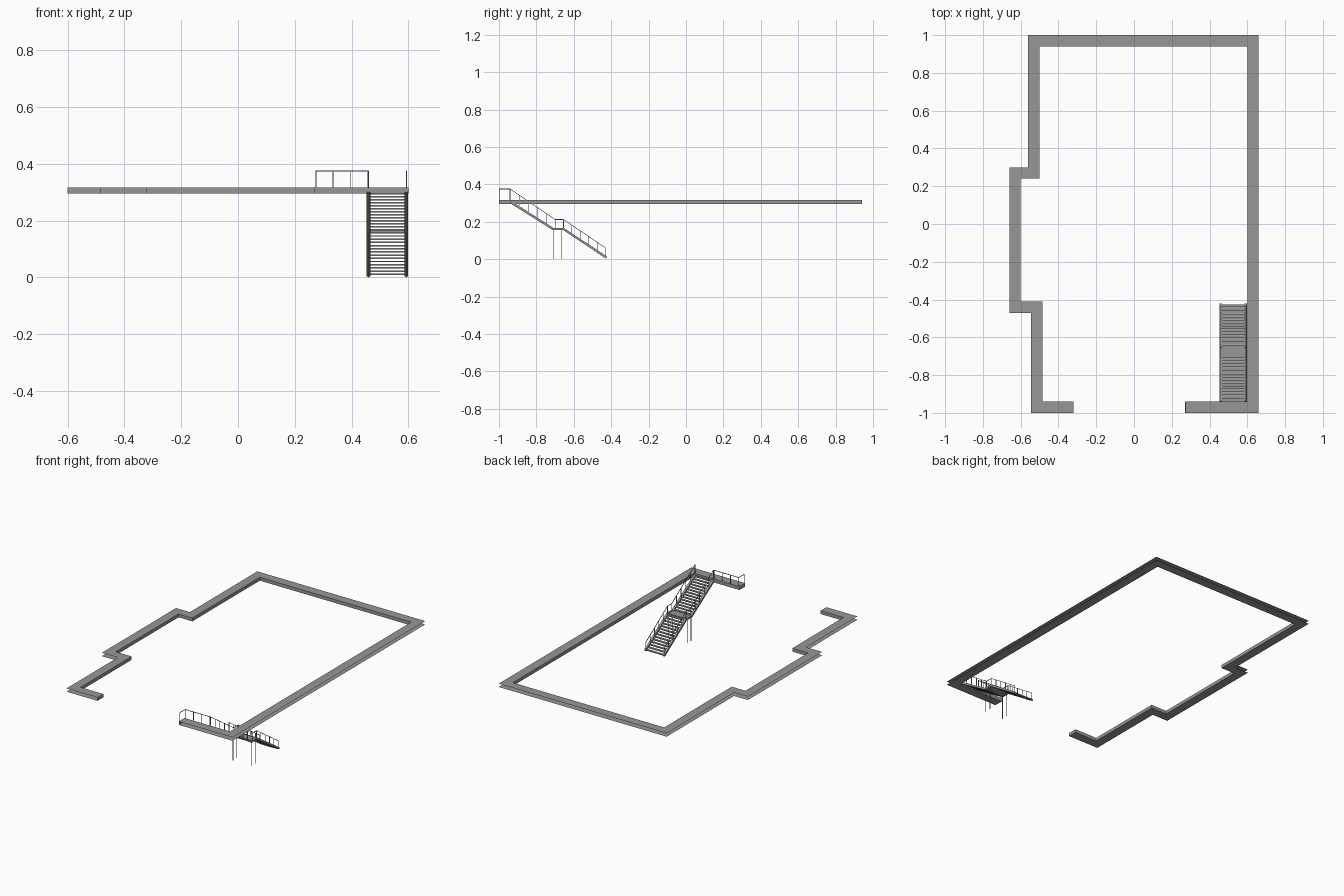
import bpy
import bmesh
from mathutils import Vector

if "Cube" in bpy.data.objects:
    bpy.data.objects.remove(bpy.data.objects["Cube"], do_unlink=True)

steel = bpy.data.materials.new("steel_grey")
steel.use_nodes = True
GREY = (0.31, 0.31, 0.31, 1)
steel.diffuse_color = GREY
steel.node_tree.nodes["Principled BSDF"].inputs["Base Color"].default_value = GREY


def finish(name, bm):
    mesh = bpy.data.meshes.new(name)
    bm.to_mesh(mesh)
    bm.free()
    mesh.materials.append(steel)
    obj = bpy.data.objects.new(name, mesh)
    bpy.context.collection.objects.link(obj)
    return obj


def add_box(bm, lo, hi):
    lo, hi = Vector(lo), Vector(hi)
    made = bmesh.ops.create_cube(bm, size=1)["verts"]
    for v in made:
        v.co = (lo + hi) / 2 + Vector(a * b for a, b in zip(v.co, hi - lo))


def add_bar(bm, a, b, width, depth):
    """Square bar between two points, width across and depth upright."""
    a, b = Vector(a), Vector(b)
    rot = (b - a).to_track_quat('Z', 'Y')
    made = bmesh.ops.create_cube(bm, size=1)["verts"]
    for v in made:
        v.co = (a + b) / 2 + rot @ Vector(
            (v.co.x * width, v.co.y * depth, v.co.z * (b - a).length))


# Ring beam: a C channel, open to the outside, swept along its inner line
LOW, HIGH, FLANGE = 0.295, 0.317, 0.06
inner = [Vector(p) for p in (
    (-0.32, -0.94), (-0.485, -0.94), (-0.485, -0.41), (-0.6, -0.41),
    (-0.6, 0.24), (-0.5, 0.24), (-0.5, 0.94), (0.6, 0.94),
    (0.6, -0.94), (0.27, -0.94))]
normals = []
for a, b in zip(inner, inner[1:]):
    d = (b - a).normalized()
    normals.append(Vector((-d.y, d.x)))
outer = []
for i, p in enumerate(inner):
    if i == 0 or i == len(inner) - 1:
        n = normals[min(i, len(normals) - 1)]
    else:
        n = normals[i - 1] + normals[i]
    outer.append(p + n * FLANGE)

bm = bmesh.new()
rings = []
for p, q in zip(inner, outer):
    rings.append([bm.verts.new((*c, z)) for c, z in
                  ((q, LOW), (p, LOW), (p, HIGH), (q, HIGH))])
for r, s in zip(rings, rings[1:]):
    for k in range(3):
        bm.faces.new((r[k], r[k + 1], s[k + 1], s[k]))
bm.faces.new(rings[0])
bm.faces.new(rings[-1][::-1])
finish("ring_beam", bm)

# Stair layout: two flights (top y, top z, bottom y, bottom z) and a landing
X0, X1 = 0.453, 0.599
STRING = 0.013
MID = 0.165
TOP_Y, LAND_A, LAND_B, FOOT_Y = -0.94, -0.71, -0.655, -0.425
flights = {"upper": (TOP_Y, 0.312, LAND_A, MID),
           "lower": (LAND_B, MID, FOOT_Y, 0.008)}
STEPS = 14

for label, (ya, za, yb, zb) in flights.items():
    bm = bmesh.new()
    run, rise = (yb - ya) / STEPS, (za - zb) / STEPS
    for i in range(STEPS):
        y, z = ya + run * i, za - rise * (i + 0.5)
        add_box(bm, (X0 + STRING, y + 0.001, z - 0.005),
                (X1 - STRING, y + run - 0.001, z))
    finish(label + "_treads", bm)

# Stringers follow both flights and the landing
path = [(TOP_Y, 0.306), (LAND_A, MID - 0.004),
        (LAND_B, MID - 0.004), (FOOT_Y, 0.009)]
bm = bmesh.new()
for x in (X0 + STRING / 2, X1 - STRING / 2):
    for a, b in zip(path, path[1:]):
        add_bar(bm, (x, *a), (x, *b), STRING, 0.012)
finish("stair_stringers", bm)

bm = bmesh.new()
add_box(bm, (X0, LAND_A, MID - 0.008), (X1, LAND_B, MID))
finish("landing", bm)

# Thin legs under the landing
ROD = 0.003
bm = bmesh.new()
for x in (X0 + 0.006, X1 - 0.006):
    for y in (LAND_A + 0.002, LAND_B - 0.012):
        add_box(bm, (x - ROD / 2, y - ROD / 2, 0), (x + ROD / 2, y + ROD / 2, MID))
finish("landing_legs", bm)

# Handrails on both sides of the stair
rail = [(TOP_Y, 0.375), (-0.7, 0.212), (LAND_B, 0.212), (-0.43, 0.06)]
post_counts = (5, 1, 5)
for side, x in (("left", X1 - 0.006), ("right", X0 + 0.006)):
    bm = bmesh.new()
    for (ya, za), (yb, zb), n in zip(rail, rail[1:], post_counts):
        add_bar(bm, (x, ya, za), (x, yb, zb), ROD, ROD)
        for i in range(n + 1):
            t = i / n
            y, z = ya + (yb - ya) * t, za + (zb - za) * t
            foot = max(z - 0.055, 0.005)
            add_box(bm, (x - ROD / 2, y - ROD / 2, foot),
                    (x + ROD / 2, y + ROD / 2, z))
    finish(side + "_stair_rail", bm)

# Guard rail on the short front arm, returning along its open end
RAIL_Z, RAIL_Y, END_X = 0.375, -0.941, 0.275
bm = bmesh.new()
add_bar(bm, (END_X, RAIL_Y, RAIL_Z), (0.457, RAIL_Y, RAIL_Z), ROD, ROD)
add_bar(bm, (END_X, RAIL_Y, RAIL_Z), (END_X, -0.999, RAIL_Z), ROD, ROD)
posts = [(END_X + 0.06 * i, RAIL_Y) for i in range(4)] + [(END_X, -0.998)]
for x, y in posts:
    add_box(bm, (x - ROD / 2, y - ROD / 2, HIGH), (x + ROD / 2, y + ROD / 2, RAIL_Z))
finish("front_guard_rail", bm)
